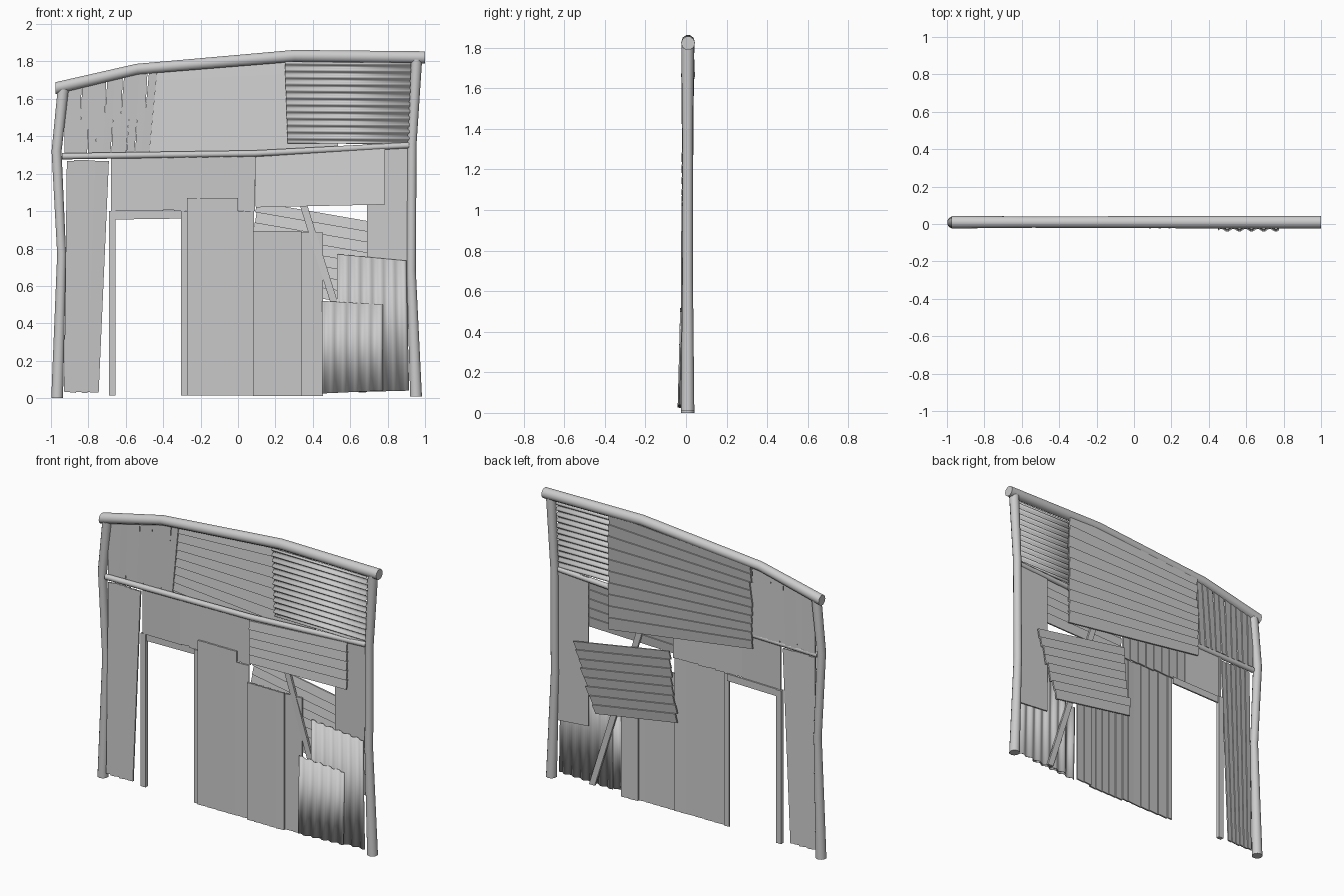
import bpy, math, random
from mathutils import Vector

if "Cube" in bpy.data.objects:
    bpy.data.objects.remove(bpy.data.objects["Cube"])

random.seed(4)


def make(name, verts, faces, smooth=False):
    me = bpy.data.meshes.new(name)
    me.from_pydata(verts, [], faces)
    me.update()
    ob = bpy.data.objects.new(name, me)
    bpy.context.collection.objects.link(ob)
    if smooth:
        bpy.ops.object.select_all(action='DESELECT')
        ob.select_set(True)
        bpy.context.view_layer.objects.active = ob
        bpy.ops.object.shade_smooth_by_angle(angle=math.radians(50))
    return ob


# Bent log: path of (x, z, radius), ends cut square to the given axis
def log(name, path, y, end_axis, sides=10):
    pts = [Vector((x, y, z)) for x, z, r in path]
    verts, faces, n = [], [], len(path)
    for i, p in enumerate(pts):
        if 0 < i < n - 1:
            t = ((pts[i] - pts[i - 1]).normalized() + (pts[i + 1] - pts[i]).normalized()).normalized()
        else:
            t = Vector(end_axis)
        side = t.cross(Vector((0, 1, 0))).normalized()
        for k in range(sides):
            a = 2 * math.pi * (k + 0.5) / sides
            verts.append(p + path[i][2] * (side * math.cos(a) + Vector((0, math.sin(a), 0))))
    for i in range(n - 1):
        for k in range(sides):
            k2 = (k + 1) % sides
            faces.append((i * sides + k, i * sides + k2, (i + 1) * sides + k2, (i + 1) * sides + k))
    faces.append(tuple(range(sides))[::-1])
    faces.append(tuple(range((n - 1) * sides, n * sides)))
    return make(name, verts, faces, True)


# Point inside a quad of (x, z) corners: bottom left, bottom right, top right, top left
def bilinear(q, u, v):
    bl, br, tr, tl = [Vector(c) for c in q]
    return bl.lerp(br, u).lerp(tl.lerp(tr, u), v)


# Row of n boards filling a quad; each board leans by tilt so that the edges step
def boards(name, quad, n, y, horizontal=False, tilt=0.006, thick=0.01, lap=0.06, jit=0.0, skew=0.0):
    verts, faces = [], []
    for i in range(n):
        a0, a1 = random.uniform(0, jit), 1 - random.uniform(0, jit)
        s0, s1 = i / n, min((i + 1 + lap) / n, 1)
        k = random.uniform(-skew, skew) / n
        b = len(verts)
        for dy in (0, thick):
            for s, a, yt in ((s0 - k, a0, 0), (s1 - k, a0, tilt), (s1 + k, a1, tilt), (s0 + k, a1, 0)):
                p = bilinear(quad, a, s) if horizontal else bilinear(quad, s, a)
                verts.append((p.x, y + yt + dy, p.y))
        f = [(0, 1, 2, 3), (7, 6, 5, 4), (4, 5, 1, 0), (5, 6, 2, 1), (6, 7, 3, 2), (7, 4, 0, 3)]
        if horizontal:
            f = [t[::-1] for t in f]
        faces += [tuple(b + j for j in t) for t in f]
    return make(name, verts, faces)


# Corrugated sheet over a quad; y_low and y_high are its depth at the bottom and top
def corrugated(name, quad, waves, y_low, y_high, amp, horizontal=False, seg=6):
    verts, faces, n = [], [], waves * seg
    for i in range(n + 1):
        s, dy = i / n, amp * math.sin(2 * math.pi * i / seg)
        for a in (0, 1):
            u, v = (a, s) if horizontal else (s, a)
            p = bilinear(quad, u, v)
            verts.append((p.x, y_low + (y_high - y_low) * v + dy, p.y))
    for i in range(n):
        f = (2 * i, 2 * i + 2, 2 * i + 3, 2 * i + 1)
        faces.append(f[::-1] if horizontal else f)
    ob = make(name, verts, faces, True)
    mod = ob.modifiers.new("thickness", 'SOLIDIFY')
    mod.thickness = 0.003
    return ob


def rect(x0, x1, z0, z1):
    return [(x0, z0), (x1, z0), (x1, z1), (x0, z1)]


# Frame: two posts, top beam, middle rail
log("left_post", [(-.967, 0, .033), (-.943, .77, .025), (-.97, 1.32, .028), (-.935, 1.65, .031)], .008, (0, 0, 1))
log("right_post", [(.952, .01, .033), (.926, .68, .026), (.93, 1.36, .026), (.955, 1.81, .031)], .008, (0, 0, 1))
log("top_beam", [(-.975, 1.657, .034), (-.54, 1.759, .030), (.3, 1.83, .033), (.999, 1.822, .034)], .01, (1, 0, 0))
log("middle_rail", [(-.94, 1.293, .018), (.09, 1.308, .018), (.915, 1.352, .017)], 0, (1, 0, 0), 8)

# Upper band: fanned slats, long back planks, corrugated sheet
boards("upper_left_slats", [(-.93, 1.30), (-.47, 1.30), (-.435, 1.765), (-.925, 1.645)], 11, .004,
       lap=0, jit=.02, skew=.13)
boards("upper_back_planks", [(-.50, 1.22), (.54, 1.07), (.54, 1.82), (-.48, 1.75)], 10, .014, True,
       tilt=.008, jit=.012)
corrugated("upper_corrugated_sheet", [(.265, 1.365), (.915, 1.36), (.925, 1.795), (.25, 1.80)], 12,
           -.008, -.008, .011, True)

# Left wall boards
boards("left_wall_boards", [(-.93, .03), (-.745, .025), (-.69, 1.275), (-.915, 1.275)], 6, -.012, jit=.006, lap=.03)

# Doorway: post, lintel, panel above
boards("door_post", rect(-.69, -.655, .015, 1.0), 1, -.005, tilt=0, thick=.024)
boards("door_post_upper", rect(-.68, -.665, 1.0, 1.28), 1, 0, tilt=0)
boards("lintel", [(-.655, .955), (-.30, .96), (-.30, 1.005), (-.655, 1.0)], 1, .003, tilt=0)
boards("door_head_panel", rect(-.67, -.40, 1.0, 1.285), 1, -.006, tilt=0)
boards("door_head_boards", rect(-.405, .09, 1.0, 1.295), 8, -.01, jit=.02)

# Tall vertical boards in the centre
boards("tall_board_left", rect(-.305, -.27, .015, 1.0), 1, -.014, tilt=.002)
boards("tall_boards", rect(-.272, 0, .015, 1.07), 4, -.022, lap=.1)
boards("tall_boards_right", rect(-.01, .085, .015, 1.0), 2, -.018)
boards("low_boards", rect(.08, .34, .012, .893), 5, -.024, lap=.1)
boards("low_boards_right", rect(.34, .455, .012, .885), 2, -.006)

# Planks right of centre, front and back
boards("front_planks", [(.095, 1.02), (.785, 1.035), (.785, 1.335), (.09, 1.29)], 5, -.022, True, tilt=.008)
boards("back_planks", [(.04, .60), (.64, .50), (.79, .93), (.10, 1.05)], 8, .012, True, tilt=.01, jit=.02)
boards("right_flat_panel", [(.69, .40), (.915, .38), (.915, 1.36), (.69, 1.36)], 1, -.002, tilt=0, thick=.008)
boards("diagonal_brace", [(.645, .03), (.685, .03), (.305, 1.24), (.265, 1.24)], 1, -.006, tilt=0, thick=.014)

# Lower right corrugated sheets, the front one leaning out at the foot
corrugated("low_sheet_back", [(.53, .03), (.915, .04), (.90, .735), (.53, .77)], 6, -.016, -.012, .008)
corrugated("low_sheet_front", [(.45, .025), (.775, .04), (.775, .50), (.45, .52)], 5, -.034, -.022, .008)
